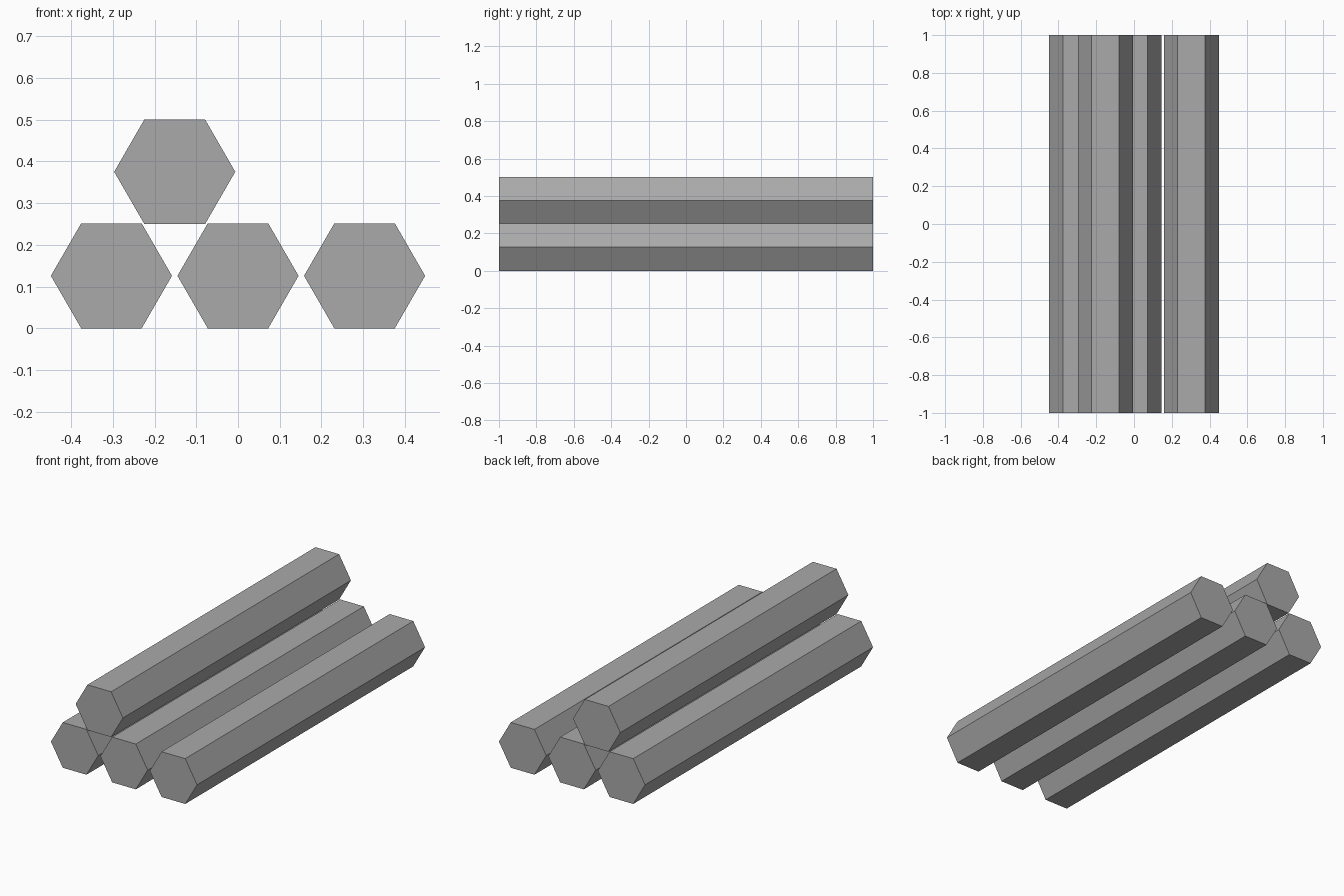
import bpy
import math

default = bpy.data.objects.get("Cube")
if default:
    bpy.data.objects.remove(default, do_unlink=True)

# Plain grey material
grey = bpy.data.materials.new("plain_grey")
grey.use_nodes = True
colour = (0.4, 0.4, 0.4, 1)
grey.diffuse_color = colour
grey.node_tree.nodes["Principled BSDF"].inputs["Base Color"].default_value = colour

RADIUS = 0.1452
HALF_HEIGHT = RADIUS * math.cos(math.pi / 6)
SPACING = 0.3035
LENGTH = 2.0


def hex_bar(name, x, z):
    """Flat-topped hexagonal bar lying along y."""
    bpy.ops.mesh.primitive_cylinder_add(vertices=6, radius=RADIUS, depth=LENGTH)
    bar = bpy.context.object
    bar.name = name
    # Turn a corner to the side, then lay the bar down
    bar.rotation_euler = (math.pi / 2, math.pi / 6, 0)
    bpy.ops.object.transform_apply(location=False, rotation=True, scale=False)
    bar.location = (x, 0, z)
    bar.data.materials.append(grey)


# Bottom row of three bars
for name, step in (("right_bar", -1), ("middle_bar", 0), ("left_bar", 1)):
    hex_bar(name, step * SPACING, HALF_HEIGHT)

# Upper bar resting over the gap between the right and middle bars
hex_bar("upper_bar", -SPACING / 2, HALF_HEIGHT * 3 - 0.002)
